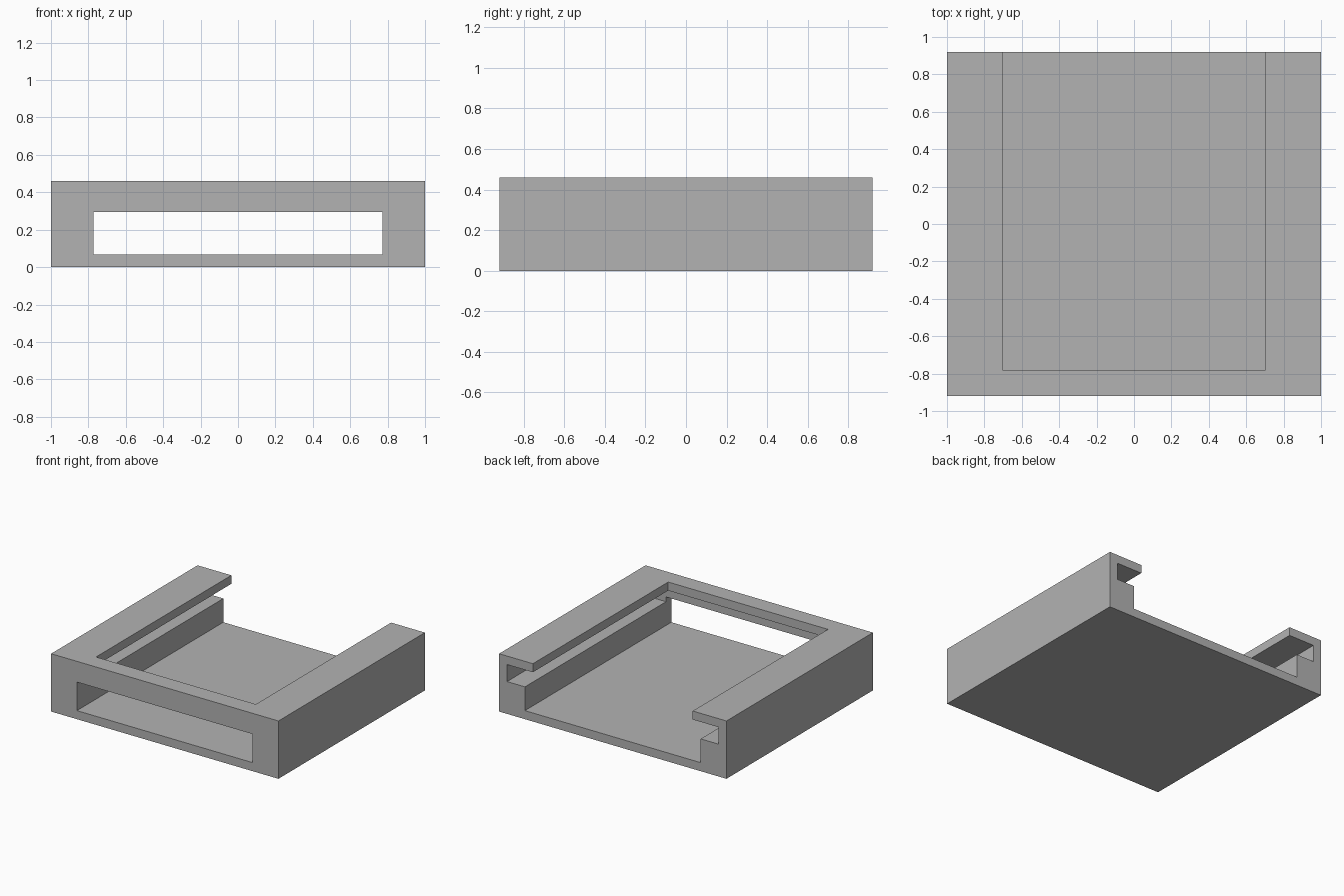
import bpy
import bmesh
from mathutils import Vector

if "Cube" in bpy.data.objects:
    bpy.data.objects.remove(bpy.data.objects["Cube"], do_unlink=True)

HALF_X, HALF_Y, HEIGHT = 1.0, 0.92, 0.46
PAST = 0.2  # how far cutters overshoot the block


def material(name, rgb):
    mat = bpy.data.materials.new(name)
    mat.use_nodes = True
    colour = (*rgb, 1.0)
    mat.diffuse_color = colour
    mat.node_tree.nodes["Principled BSDF"].inputs["Base Color"].default_value = colour
    return mat


def box(name, low, high):
    """Axis-aligned box between two corners."""
    low, high = Vector(low), Vector(high)
    bm = bmesh.new()
    bmesh.ops.create_cube(bm, size=1)
    bmesh.ops.scale(bm, vec=high - low, verts=bm.verts)
    bmesh.ops.translate(bm, vec=(low + high) / 2, verts=bm.verts)
    mesh = bpy.data.meshes.new(name)
    bm.to_mesh(mesh)
    bm.free()
    obj = bpy.data.objects.new(name, mesh)
    bpy.context.collection.objects.link(obj)
    return obj


def carve(target, half_width, y_start, z_low, z_high):
    """Cut a centred channel that runs from y_start out through the back."""
    cutter = box("cutter", (-half_width, y_start, z_low),
                 (half_width, HALF_Y + PAST, z_high))
    cutter.hide_render = True
    mod = target.modifiers.new("carve", "BOOLEAN")
    mod.operation = "DIFFERENCE"
    mod.solver = "EXACT"
    mod.object = cutter
    bpy.context.view_layer.objects.active = target
    bpy.ops.object.modifier_apply(modifier=mod.name)
    bpy.data.objects.remove(cutter, do_unlink=True)


# Solid housing block
housing = box("tray_housing", (-HALF_X, -HALF_Y, 0), (HALF_X, HALF_Y, HEIGHT))
housing.data.materials.append(material("plain grey", (0.45, 0.45, 0.45)))

# Main channel, straight through front and back
carve(housing, 0.773, -HALF_Y - PAST, 0.068, 0.295)
# Wider lid slot under the lip, closed at the front
carve(housing, 0.93, -0.853, 0.257, 0.392)
# Opening in the top, leaving a lip on three sides
carve(housing, 0.703, -0.78, 0.35, HEIGHT + PAST)
